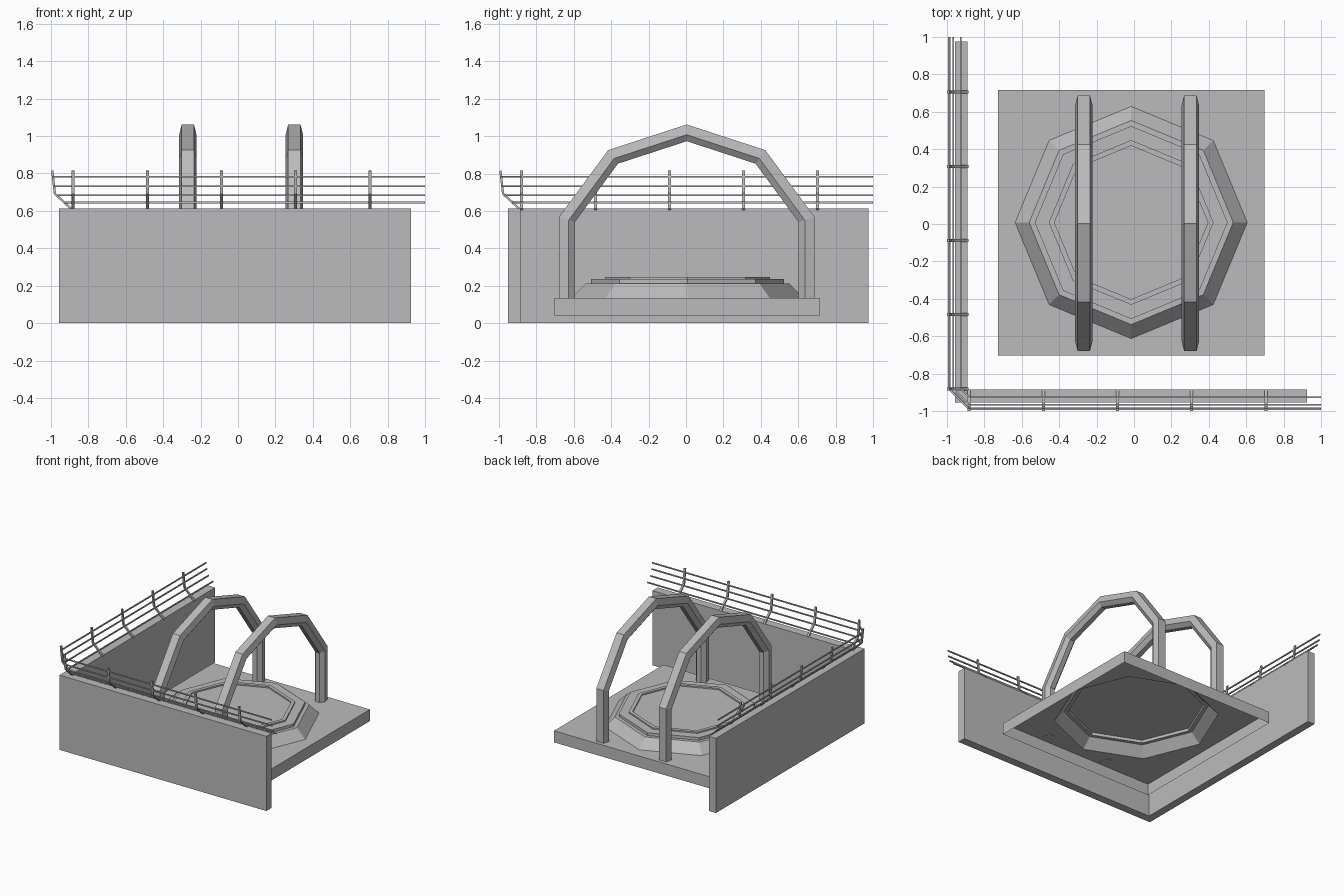
import bpy, bmesh, math
from mathutils import Vector

cube = bpy.data.objects.get("Cube")
if cube:
    bpy.data.objects.remove(cube, do_unlink=True)

grey = bpy.data.materials.new("concrete grey")
grey.use_nodes = True
COLOUR = (0.5, 0.5, 0.5, 1)
grey.diffuse_color = COLOUR
grey.node_tree.nodes["Principled BSDF"].inputs["Base Color"].default_value = COLOUR


def finish(bm, name):
    bmesh.ops.recalc_face_normals(bm, faces=bm.faces[:])
    mesh = bpy.data.meshes.new(name)
    bm.to_mesh(mesh)
    bm.free()
    mesh.materials.append(grey)
    obj = bpy.data.objects.new(name, mesh)
    bpy.context.scene.collection.objects.link(obj)
    return obj


def bridge(bm, a, b):
    n = len(a)
    for i in range(n):
        j = (i + 1) % n
        bm.faces.new((a[i], a[j], b[j], b[i]))


def sweep(bm, path, normal, section):
    """Mitred sweep of a closed section (across plane, within plane) on a planar path."""
    path = [Vector(p) for p in path]
    normal = Vector(normal)
    rings = []
    for i, p in enumerate(path):
        before = (p - path[max(i - 1, 0)]).normalized()
        after = (path[min(i + 1, len(path) - 1)] - p).normalized()
        before, after = (before if i else after), (after if i < len(path) - 1 else before)
        side = normal.cross((before + after).normalized())
        side /= side.dot(normal.cross(before))
        rings.append([bm.verts.new(p + normal * a + side * b) for a, b in section])
    for a, b in zip(rings, rings[1:]):
        bridge(bm, a, b)
    bm.faces.new(rings[0])
    bm.faces.new(rings[-1])


def rectangle(w, d):
    return [(-w, -d), (w, -d), (w, d), (-w, d)]


def ring(bm, radius, z, cx=-0.015, cy=0.008):
    return [bm.verts.new((cx + radius * math.cos(i * math.pi / 4),
                          cy + radius * math.sin(i * math.pi / 4), z)) for i in range(8)]


# L-shaped retaining wall
bm = bmesh.new()
outline = [(-0.955, -0.953), (0.925, -0.953), (0.925, -0.885),
           (-0.89, -0.885), (-0.89, 0.975), (-0.955, 0.975)]
low, high = [[bm.verts.new((x, y, z)) for x, y in outline] for z in (0, 0.613)]
bridge(bm, low, high)
bm.faces.new(low)
bm.faces.new(high)
finish(bm, "corner_wall")

# Open-bottomed platform rising into a stepped octagonal pad
bm = bmesh.new()
corners = [(0.697, 0.717), (-0.727, 0.717), (-0.727, -0.703), (0.697, -0.703)]
low, top = [[bm.verts.new((x, y, z)) for x, y in corners] for z in (0.04, 0.135)]
bridge(bm, low, top)
base = ring(bm, 0.62, 0.135)
for k in range(4):
    bm.faces.new((top[k - 1], top[k], base[2 * k + 1], base[2 * k], base[2 * k - 1]))
for radius, z in ((0.545, 0.212), (0.515, 0.212), (0.515, 0.235)):
    step = ring(bm, radius, z)
    bridge(bm, base, step)
    base = step
bm.faces.new(base)
finish(bm, "platform")

# Raised octagonal rim on the pad
bm = bmesh.new()
loops = [ring(bm, r, z) for r, z in
         ((0.44, 0.235), (0.44, 0.246), (0.41, 0.246), (0.41, 0.235))]
for i in range(4):
    bridge(bm, loops[i - 1], loops[i])
finish(bm, "pad_rim")

# Pair of faceted arches with a six-sided section
arch_path = [(-0.683, 0.13), (-0.683, 0.568), (-0.42, 0.925), (0, 1.062)]
arch_path += [(-y, z) for y, z in reversed(arch_path[:-1])]
arch_section = [(-0.033, 0), (0.033, 0), (0.046, -0.052),
                (0.02, -0.085), (-0.02, -0.085), (-0.046, -0.052)]
for name, x in (("right_arch", -0.268), ("left_arch", 0.301)):
    bm = bmesh.new()
    sweep(bm, [(x, y + 0.004, z) for y, z in arch_path], (1, 0, 0), arch_section)
    finish(bm, name)

# Bent railing posts leaning out over both walls
post_path = [(0.888, 0.608), (0.978, 0.692), (0.992, 0.815)]
bm = bmesh.new()
for i in range(5):
    along = -0.88 + 0.396 * i
    sweep(bm, [(along, -d, z) for d, z in post_path], (1, 0, 0), rectangle(0.008, 0.006))
    sweep(bm, [(-d, along, z) for d, z in post_path], (0, 1, 0), rectangle(0.008, 0.006))
finish(bm, "railing_posts")

# Four rails running along both walls with a clipped corner
bm = bmesh.new()
for out, z in ((0.926, 0.645), (0.966, 0.683), (0.984, 0.732), (0.989, 0.782)):
    sweep(bm, [(1, -out, z), (-0.88, -out, z), (-out, -0.88, z), (-out, 1, z)],
          (0, 0, 1), rectangle(0.0045, 0.0045))
finish(bm, "rails")
